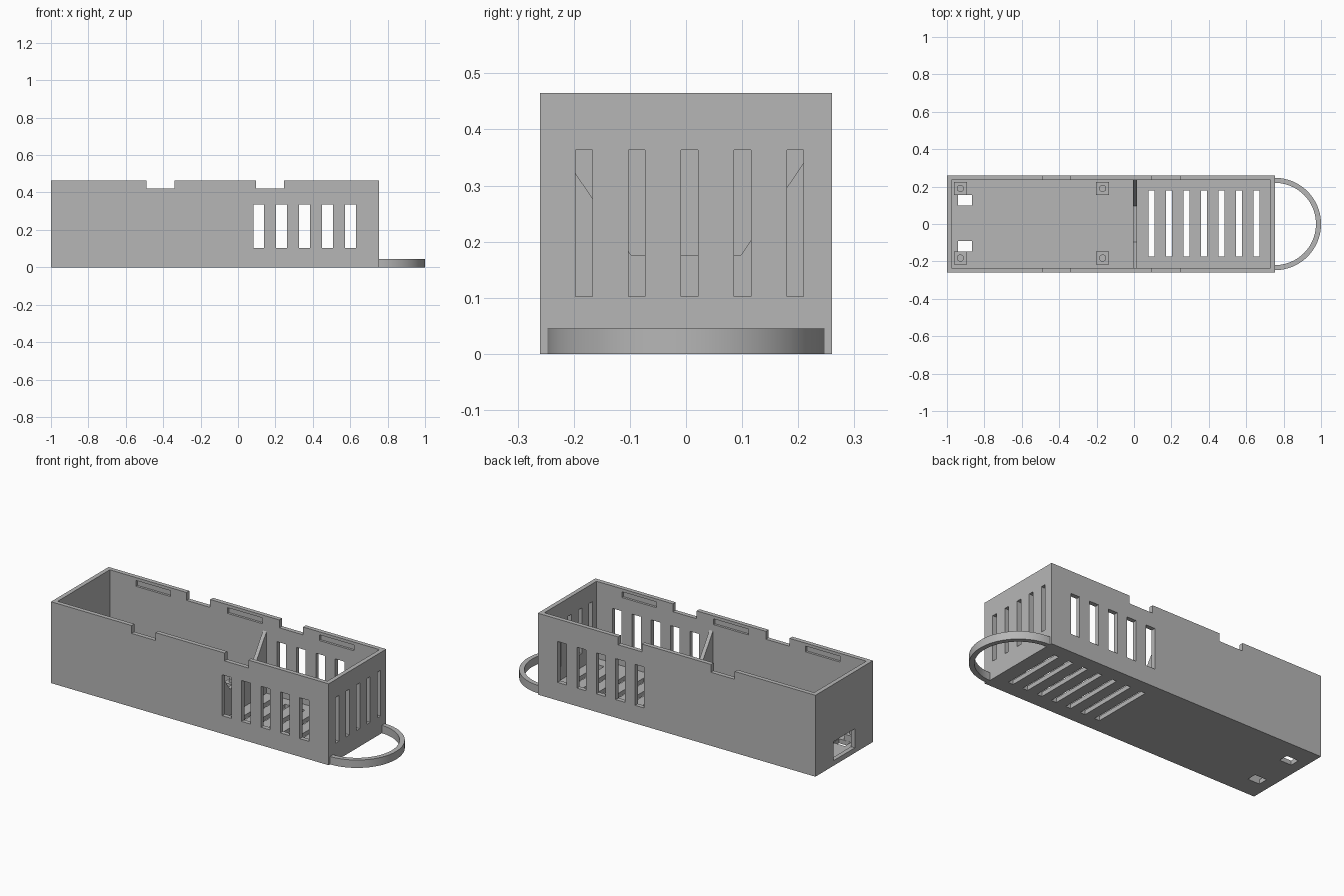
import bpy, bmesh, math
from mathutils import Matrix

if "Cube" in bpy.data.objects:
    bpy.data.objects.remove(bpy.data.objects["Cube"])

GREY = (0.47, 0.47, 0.47, 1)
mat = bpy.data.materials.new("plain grey")
mat.use_nodes = True
mat.diffuse_color = GREY
mat.node_tree.nodes["Principled BSDF"].inputs["Base Color"].default_value = GREY


def add_box(bm, x0, x1, y0, y1, z0, z1):
    centre = ((x0 + x1) / 2, (y0 + y1) / 2, (z0 + z1) / 2)
    size = (x1 - x0, y1 - y0, z1 - z0, 1)
    bmesh.ops.create_cube(bm, size=1, matrix=Matrix.Translation(centre) @ Matrix.Diagonal(size))


def finish(name, bm):
    bmesh.ops.recalc_face_normals(bm, faces=bm.faces)
    mesh = bpy.data.meshes.new(name)
    bm.to_mesh(mesh)
    bm.free()
    mesh.materials.append(mat)
    obj = bpy.data.objects.new(name, mesh)
    bpy.context.collection.objects.link(obj)
    return obj


def extrude(name, points, vector):
    bm = bmesh.new()
    face = bm.faces.new([bm.verts.new(p) for p in points])
    geom = bmesh.ops.extrude_face_region(bm, geom=[face])["geom"]
    bmesh.ops.translate(bm, vec=vector, verts=[v for v in geom if isinstance(v, bmesh.types.BMVert)])
    return finish(name, bm)


def cut(obj, cutter):
    cutter.hide_render = True
    mod = obj.modifiers.new("cut", 'BOOLEAN')
    mod.operation = 'DIFFERENCE'
    mod.solver = 'EXACT'
    mod.object = cutter
    bpy.ops.object.select_all(action='DESELECT')
    obj.select_set(True)
    bpy.context.view_layer.objects.active = obj
    bpy.ops.object.modifier_apply(modifier=mod.name)
    bpy.data.objects.remove(cutter)


# Open box
LEFT, RIGHT, HALF, TOP, WALL = -1.0, 0.755, 0.26, 0.465, 0.025
INNER = HALF - WALL
bm = bmesh.new()
add_box(bm, LEFT, RIGHT, -HALF, HALF, 0, TOP)
case = finish("case_shell", bm)
bm = bmesh.new()
add_box(bm, LEFT + WALL, RIGHT - WALL, -INNER, INNER, WALL, 0.6)
cut(case, finish("cavity_cutter", bm))

# Openings
bm = bmesh.new()
for x in (-0.49, 0.097):                       # rim notches
    add_box(bm, x, x + 0.15, -0.4, 0.4, 0.42, 0.6)
for i in range(5):                             # side wall vents
    x = 0.111 + 0.1225 * i
    add_box(bm, x - 0.029, x + 0.029, -0.4, 0.4, 0.103, 0.337)
for i in range(5):                             # end wall vents
    y = -0.182 + 0.0942 * i
    add_box(bm, 0.7, 0.8, y - 0.015, y + 0.015, 0.102, 0.363)
for i in range(7):                             # floor vents
    x = 0.094 + 0.0937 * i
    add_box(bm, x - 0.016, x + 0.016, -0.175, 0.18, -0.1, 0.06)
for y in (0.1, -0.147):                        # floor holes
    add_box(bm, -0.94, -0.865, y, y + 0.056, -0.1, 0.06)
add_box(bm, -1.1, -0.96, -0.096, 0.096, 0.029, 0.138)   # cable port
for x in (-0.81, -0.23, 0.35):                 # lid clip recesses
    for s in (-1, 1):
        a, b = sorted((s * 0.22, s * (INNER + 0.013)))
        add_box(bm, x, x + 0.22, a, b, 0.415, 0.448)
cut(case, finish("opening_cutter", bm))

# Divider with a sloped-sided dip
profile = [(-0.24, 0.02), (0.24, 0.02), (0.24, 0.385), (0.097, 0.175), (-0.097, 0.175), (-0.24, 0.385)]
extrude("divider", [(-0.006, y, z) for y, z in profile], (0.022, 0, 0))

# Board mounts with pins
for x, side in ((-0.928, "outer"), (-0.168, "inner")):
    for y, end in ((0.19, "back"), (-0.182, "front")):
        bm = bmesh.new()
        add_box(bm, x - 0.034, x + 0.034, y - 0.034, y + 0.034, 0.02, 0.06)
        bmesh.ops.create_cone(bm, cap_ends=True, segments=24, radius1=0.019, radius2=0.019, depth=0.03,
                              matrix=Matrix.Translation((x, y, 0.067)))
        finish(f"mount_{side}_{end}", bm)

# Half-ring handle
N = 40
angles = [math.pi * (i / N - 0.5) for i in range(N + 1)]
arc = [(0.753 + 0.247 * math.cos(a), 0.247 * math.sin(a), 0) for a in angles]
arc += [(0.753 + 0.22 * math.cos(a), 0.22 * math.sin(a), 0) for a in reversed(angles)]
ring = extrude("loop_handle", arc, (0, 0, 0.045))
bpy.ops.object.select_all(action='DESELECT')
ring.select_set(True)
bpy.context.view_layer.objects.active = ring
bpy.ops.object.shade_smooth_by_angle(angle=math.radians(30))
